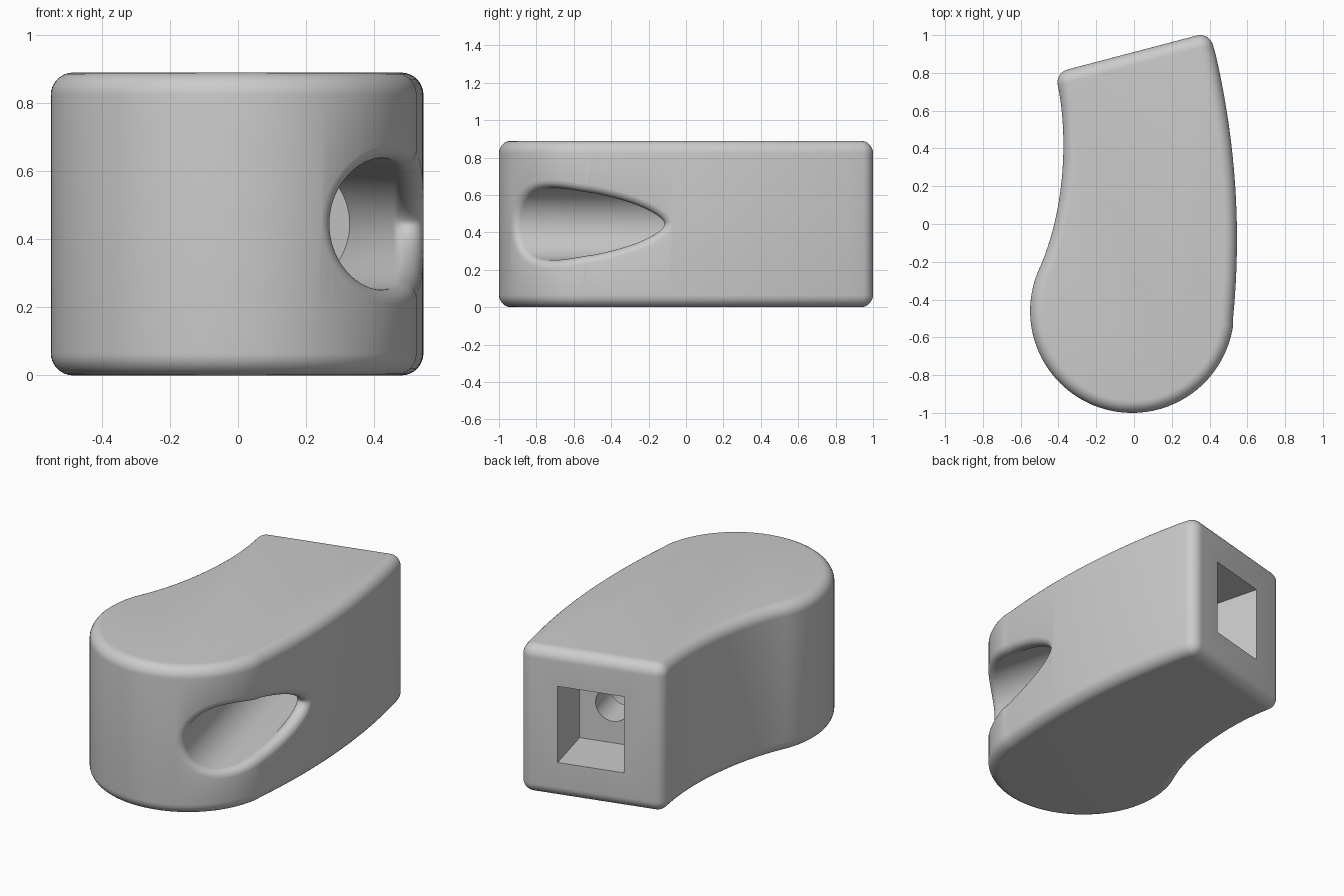
import bpy, bmesh
from math import sin, cos, pi, radians
from mathutils import Vector, Matrix
from mathutils.geometry import interpolate_bezier

cube = bpy.data.objects.get("Cube")
if cube:
    bpy.data.objects.remove(cube, do_unlink=True)

HEIGHT, EDGE, CORNER = 0.89, 0.066, 0.07
MID = HEIGHT / 2
TILT = radians(14.6)                       # back end is turned by this much
FACE = Vector((0, 0.906, MID))             # middle of the back end
AXIS = Vector((sin(TILT), -cos(TILT), 0))  # straight in from the back end
SIDE = Vector((cos(TILT), sin(TILT), 0))
UP = Vector((0, 0, 1))

grey = bpy.data.materials.new("plain grey")
grey.use_nodes = True
colour = (0.6, 0.6, 0.6, 1)
grey.diffuse_color = colour
grey.node_tree.nodes["Principled BSDF"].inputs["Base Color"].default_value = colour


def arc(cx, cy, r, start, end, n):
    angles = [radians(start + (end - start) * i / n) for i in range(n + 1)]
    return [Vector((cx + r * cos(a), cy + r * sin(a))) for a in angles]


def make(name, bm):
    bmesh.ops.recalc_face_normals(bm, faces=bm.faces)
    mesh = bpy.data.meshes.new(name)
    bm.to_mesh(mesh)
    bm.free()
    mesh.materials.append(grey)
    ob = bpy.data.objects.new(name, mesh)
    bpy.context.collection.objects.link(ob)
    return ob


def loft(name, rings, tip=None):
    """Skin closed rings; the last one ends in a point if a tip is given."""
    bm = bmesh.new()
    rows = [[bm.verts.new(p) for p in ring] for ring in rings]
    n = len(rows[0])
    for a, b in zip(rows, rows[1:]):
        for i in range(n):
            j = (i + 1) % n
            bm.faces.new((a[i], a[j], b[j], b[i]))
    bm.faces.new(rows[0][::-1])
    if tip is None:
        bm.faces.new(rows[-1])
    else:
        v = bm.verts.new(tip)
        for i in range(n):
            bm.faces.new((rows[-1][i], rows[-1][(i + 1) % n], v))
    return make(name, bm)


# Plan outline, counter-clockwise: round front, bulging side, back end, hollow side
outline = arc(-0.01, -0.46, 0.54, 155, 352, 64)
for i in range(1, 40):
    y = -0.535 + i * 1.48 / 40
    outline.append(Vector((0.545 - 0.118 * (y + 0.08) ** 2, y)))
outline += arc(0.35, 0.93, CORNER, 13, 104.6, 8)
outline += arc(-0.335, 0.75, CORNER, 104.6, 191, 8)
hollow = interpolate_bezier(Vector((-0.404, 0.737)), Vector((-0.345, 0.45)),
                            Vector((-0.37, 0.06)), outline[0], 40)
outline += [p.to_2d() for p in hollow[1:-1]]

# Outward direction at every outline point
normals = []
for i, p in enumerate(outline):
    a = (p - outline[i - 1]).normalized()
    b = (outline[(i + 1) % len(outline)] - p).normalized()
    t = (a + b).normalized()
    normals.append(Vector((t.y, -t.x)))


def inset(d):
    return [p - n * d for p, n in zip(outline, normals)]


# Body with rounded top and bottom edges
rings = []
for k in range(9):
    a = pi / 2 * k / 8
    z = EDGE * (1 - sin(a))
    rings.append((EDGE * (1 - cos(a)), z))
rings = rings[::-1] + [(d, HEIGHT - z) for d, z in rings]
body = loft("body", [[p.to_3d() + UP * z for p in inset(d)] for d, z in rings])

# Slanting side hole with an evenly rounded mouth
R, LIP, N = 0.193, 0.045, 96
wall = inset(LIP)


def wall_hit(start):
    """Where a line along the axis leaves the inset wall, and the wall normal."""
    d, cross = AXIS.to_2d(), SIDE.to_2d()
    best = None
    for i in range(len(wall)):
        j = (i + 1) % len(wall)
        a, b = wall[i] - start.to_2d(), wall[j] - start.to_2d()
        u, v = a.dot(cross), b.dot(cross)
        if u * v <= 0 and u != v:
            f = u / (u - v)
            t = a.lerp(b, f).dot(d)
            if best is None or t > best[0]:
                best = (t, normals[i].lerp(normals[j], f).normalized())
    return start + AXIS * best[0], best[1].to_3d()


STEPS = 10
hole_rings = [[] for _ in range(STEPS + 3)]
for i in range(N):
    a = 2 * pi * (i + 0.5) / N
    radial = SIDE * cos(a) + UP * sin(a)
    centre, normal = wall_hit(FACE + radial * (R + LIP))
    hole_rings[0].append(FACE + radial * R + AXIS * 0.56)
    turn = (-radial).rotation_difference(normal)
    axis, angle = turn.to_axis_angle()
    for k in range(STEPS + 1):
        ray = Matrix.Rotation(angle * k / STEPS, 3, axis) @ -radial
        hole_rings[k + 1].append(centre + ray * (LIP + 0.001 * (k == STEPS)))
    hole_rings[-1].append(centre + normal * (LIP + 0.02))
side_hole = loft("side_hole_cutter", hole_rings, Vector((1.3, -1.5, MID)))

# Square socket in the back end
socket = loft("socket_cutter", [
    [FACE + AXIS * t + SIDE * x * 0.193 + UP * z * 0.23
     for x, z in ((-1, -1), (1, -1), (1, 1), (-1, 1))] for t in (-0.1, 0.34)])

# Round bore joining the socket and the side hole
bore = loft("bore_cutter", [
    [FACE + AXIS * t + (SIDE * cos(a) + UP * sin(a)) * 0.1
     for a in (2 * pi * i / 48 for i in range(48))] for t in (0.3, 0.6)])

# Cut the openings
bpy.context.view_layer.objects.active = body
body.select_set(True)
for cutter in (side_hole, socket, bore):
    cutter.hide_render = True
    mod = body.modifiers.new(cutter.name, "BOOLEAN")
    mod.operation, mod.solver, mod.object = "DIFFERENCE", "EXACT", cutter
    bpy.ops.object.modifier_apply(modifier=mod.name)
    bpy.data.objects.remove(cutter, do_unlink=True)

bpy.ops.object.shade_smooth_by_angle(angle=radians(30))
